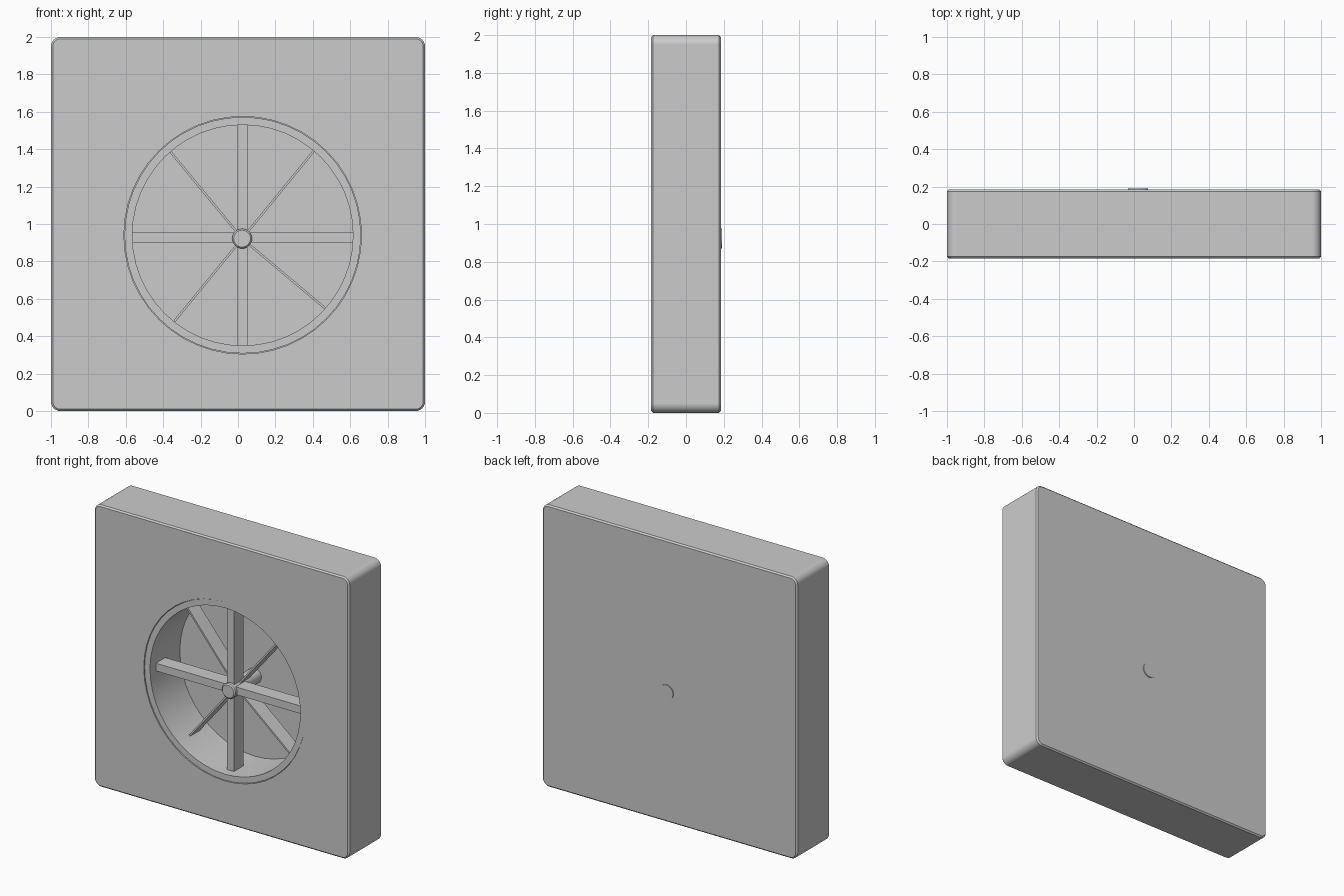
import bpy, bmesh, math
from mathutils import Matrix, Vector

cube = bpy.data.objects.get("Cube")
if cube:
    bpy.data.objects.remove(cube, do_unlink=True)

grey = bpy.data.materials.new("plain_grey")
grey.use_nodes = True
grey.diffuse_color = (0.6, 0.6, 0.6, 1)
grey.node_tree.nodes["Principled BSDF"].inputs["Base Color"].default_value = (0.6, 0.6, 0.6, 1)

FRONT, BACK, WALL = -0.185, 0.185, 0.155   # housing faces and inside of the back wall
RING = Vector((0.025, 0, 0.94))            # centre of the round opening
HUB = Vector((0.022, 0, 0.922))            # centre of the hub
OUTER, INNER, SIDES = 0.635, 0.59, 48


def finish(name, bm):
    bmesh.ops.recalc_face_normals(bm, faces=bm.faces)
    mesh = bpy.data.meshes.new(name)
    bm.to_mesh(mesh)
    bm.free()
    mesh.materials.append(grey)
    obj = bpy.data.objects.new(name, mesh)
    bpy.context.collection.objects.link(obj)
    return obj


def smooth(obj):
    bpy.ops.object.select_all(action='DESELECT')
    obj.select_set(True)
    bpy.context.view_layer.objects.active = obj
    bpy.ops.object.shade_smooth_by_angle(angle=math.radians(30))


def add_box(bm, size, matrix):
    scale = Matrix.Diagonal((*size, 1))
    return bmesh.ops.create_cube(bm, size=1, matrix=matrix @ scale)["verts"]


def lathe(name, profile, centre, sides, closed=False):
    """Spin (radius, y) points about a front-to-back axis."""
    bm = bmesh.new()
    verts = [bm.verts.new(centre + Vector((r, y, 0))) for r, y in profile]
    pairs = list(zip(verts, verts[1:])) + ([(verts[-1], verts[0])] if closed else [])
    edges = [bm.edges.new(p) for p in pairs]
    bmesh.ops.spin(bm, geom=verts + edges, cent=centre, axis=(0, 1, 0),
                   angle=math.tau, steps=sides, use_merge=True)
    bmesh.ops.remove_doubles(bm, verts=bm.verts, dist=0.0001)
    return finish(name, bm)


# Housing: square slab with rounded corners and a fine edge chamfer
bm = bmesh.new()
add_box(bm, (2, BACK - FRONT, 2), Matrix.Translation((0, 0, 1)))
corners = [e for e in bm.edges if abs(e.verts[0].co.y - e.verts[1].co.y) > 0.1]
bmesh.ops.bevel(bm, geom=corners, offset=0.05, segments=6, profile=0.5, affect='EDGES')
rims = [e for e in bm.edges if abs(e.verts[0].co.y - e.verts[1].co.y) < 0.01]
bmesh.ops.bevel(bm, geom=rims, offset=0.01, segments=1, affect='EDGES')
housing = finish("housing", bm)

# Round cavity open at the front
cutter = lathe("cavity_cutter", [(0, FRONT - 0.1), (OUTER, FRONT - 0.1), (OUTER, WALL), (0, WALL)],
               RING, SIDES)
cutter.hide_render = True
cut = housing.modifiers.new("cavity", 'BOOLEAN')
cut.operation, cut.solver, cut.object = 'DIFFERENCE', 'EXACT', cutter
bpy.context.view_layer.update()
cut_mesh = bpy.data.meshes.new_from_object(
    housing.evaluated_get(bpy.context.evaluated_depsgraph_get()))
housing.modifiers.clear()
housing.data = cut_mesh
bpy.data.objects.remove(cutter, do_unlink=True)
smooth(housing)
housing.modifiers.new("even_shading", 'WEIGHTED_NORMAL').keep_sharp = True

# Liner ring inside the opening, set back a touch
liner = lathe("liner_ring", [(INNER, FRONT + 0.005), (OUTER - 0.003, FRONT + 0.005),
                             (OUTER - 0.003, WALL), (INNER, WALL)], RING, SIDES, closed=True)
smooth(liner)

# Cross bars of the guard
for name, size in (("horizontal_bar", (2 * INNER + 0.01, 0.105, 0.055)),
                   ("vertical_bar", (0.055, 0.105, 2 * INNER + 0.01))):
    bm = bmesh.new()
    centre = Vector((RING.x, -0.0625, HUB.z + 0.006)) if size[0] > 1 else Vector((HUB.x, -0.0625, RING.z))
    add_box(bm, size, Matrix.Translation(centre))
    finish(name, bm)

# Thin diagonal blades from the hub to the liner
tips = {"upper_right": (-0.36, 1.385), "upper_left": (0.405, 1.39),
        "lower_right": (-0.34, 0.48), "lower_left": (0.465, 0.55)}
for name, (x, z) in tips.items():
    span = Vector((x, 0, z)) - HUB
    turn = Matrix.Rotation(-math.atan2(span.z, span.x), 4, 'Y')
    bm = bmesh.new()
    add_box(bm, (span.length, 0.11, 0.012),
            Matrix.Translation(HUB + span / 2 + Vector((0, -0.005, 0))) @ turn)
    finish(name + "_blade", bm)

# Hub axle running through the back wall
axle = lathe("hub_axle", [(0, -0.143), (0.045, -0.143), (0.053, -0.135),
                          (0.053, 0.191), (0, 0.191)], HUB, 32)
smooth(axle)
